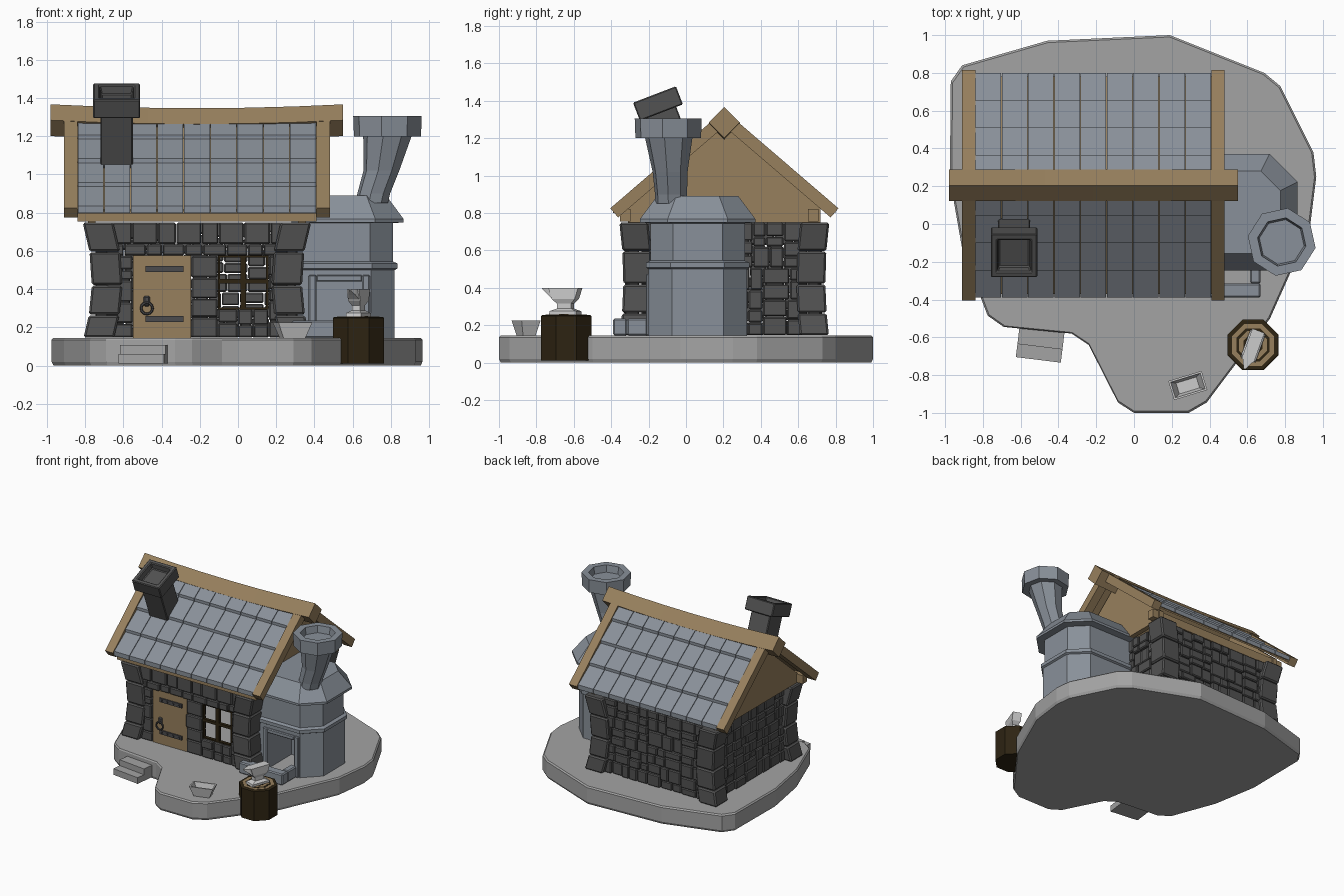
import bpy, bmesh, math, random
from mathutils import Vector

random.seed(4)
if "Cube" in bpy.data.objects:
    bpy.data.objects.remove(bpy.data.objects["Cube"], do_unlink=True)


def material(name, r, g, b):
    m = bpy.data.materials.new(name)
    m.use_nodes = True
    m.diffuse_color = (r, g, b, 1)
    m.node_tree.nodes["Principled BSDF"].inputs["Base Color"].default_value = (r, g, b, 1)
    return m


PALE = material("pale_stone", .37, .37, .37)
STONE = material("dark_stone", .085, .085, .085)
SLATE = material("blue_slate", .25, .28, .32)
WOOD = material("warm_wood", .31, .215, .11)
BARK = material("dark_wood", .026, .017, .006)
STEEL = material("light_steel", .6, .6, .6)
IRON = material("dark_iron", .07, .07, .075)

GROUND, EAVE = .145, .75      # floor level and wall top
CX, CY = -.215, .205          # middle of the house


def finish(name, bm, mat, bevel=0, loc=(0, 0, 0), rot=(0, 0, 0)):
    bmesh.ops.recalc_face_normals(bm, faces=bm.faces[:])
    mesh = bpy.data.meshes.new(name)
    bm.to_mesh(mesh)
    bm.free()
    mesh.materials.append(mat)
    obj = bpy.data.objects.new(name, mesh)
    bpy.context.collection.objects.link(obj)
    obj.location, obj.rotation_euler = loc, rot
    if bevel:
        mod = obj.modifiers.new("bevel", "BEVEL")
        mod.width, mod.segments = bevel, 1
    return obj


def add_loft(bm, rings):
    """Join rings of points in order and cap both ends."""
    loops = [[bm.verts.new(p) for p in ring] for ring in rings]
    n = len(loops[0])
    for a, b in zip(loops, loops[1:]):
        for i in range(n):
            j = (i + 1) % n
            bm.faces.new((a[i], a[j], b[j], b[i]))
    bm.faces.new(loops[0][::-1])
    bm.faces.new(loops[-1])


def loft(name, rings, mat, **kw):
    bm = bmesh.new()
    add_loft(bm, rings)
    return finish(name, bm, mat, **kw)


def rect(x0, y0, x1, y1, z):
    return [(x0, y0, z), (x1, y0, z), (x1, y1, z), (x0, y1, z)]


def centred(hx, hy, z):
    return rect(-hx, -hy, hx, hy, z)


def box(name, lo, hi, mat, **kw):
    return loft(name, [rect(lo[0], lo[1], hi[0], hi[1], z) for z in (lo[2], hi[2])], mat, **kw)


def ngon(x, y, r, z, turn=math.pi / 8, n=8):
    return [(x + r * math.cos(turn + i * math.tau / n),
             y + r * math.sin(turn + i * math.tau / n), z) for i in range(n)]


def extrude_x(profile, x0, x1):
    return [[(x, CY + t, z) for t, z in profile] for x in (x0, x1)]


# Ground slab
outline = [(-.91, .84), (-.46, .97), (.19, 1), (.69, .8), (.775, .73), (.95, .38), (.965, .25),
           (.93, -.03), (.72, -.5), (.385, -.945), (.29, -1), (0, -1), (-.085, -.945), (-.24, -.64),
           (-.33, -.58), (-.69, -.545), (-.775, -.485), (-.91, -.13), (-.975, .24), (-.97, .755)]
loft("ground_slab", [[(x * s, y * s, z) for x, y in outline]
                     for z, s in ((0, .99), (.02, 1), (GROUND - .01, 1), (GROUND, .99))], PALE)

# Entrance steps
for name, front, top in (("lower_step", -.095, .06), ("upper_step", -.025, .107)):
    box(name, (-.12, front, .01), (.12, .12, top), PALE, loc=(-.495, -.625, 0),
        rot=(0, 0, math.radians(-7)))


# Rubble walls
def split(u0, v0, u1, v1):
    w, h = u1 - u0, v1 - v0
    if w < .15 and h < .125:
        return [(u0, v0, u1, v1)]
    f = random.uniform(.38, .62)
    if w > h * 1.15:
        m = u0 + w * f
        return split(u0, v0, m, v1) + split(m, v0, u1, v1)
    m = v0 + h * f
    return split(u0, v0, u1, m) + split(u0, m, u1, v1)


def wall(name, panels, face, out, along_x):
    bm = bmesh.new()
    for panel in panels:
        for u0, v0, u1, v1 in split(*panel):
            near = face + out * random.uniform(-.008, .008)
            far = face - out * .07
            g = .002
            if along_x:
                corners = (u0 + g, min(near, far), u1 - g, max(near, far))
            else:
                corners = (min(near, far), u0 + g, max(near, far), u1 - g)
            add_loft(bm, [rect(*corners, v0 + g), rect(*corners, v1 - g)])
    finish(name, bm, STONE, bevel=.007)


DOOR_L, DOOR_R, WIN_L, WIN_R, SILL, LINTEL = -.55, -.245, -.105, .16, .295, .575
wall("front_wall", [(-.69, GROUND, DOOR_L, LINTEL), (-.69, LINTEL, .26, .635), (-.69, .635, .26, EAVE),
                    (DOOR_R, GROUND, WIN_L, LINTEL), (WIN_L, GROUND, WIN_R, SILL),
                    (WIN_R, GROUND, .26, LINTEL)], CY - .525, -1, True)
wall("back_wall", [(-.69, GROUND, .26, EAVE)], CY + .515, 1, True)
for name, side in (("left_wall", 1), ("right_wall", -1)):
    wall(name, [(-.24, GROUND, .65, EAVE)], CX + side * .525, side, False)


# Flared corner pillars of stacked blocks
def pillar_ring(sx, sy, z):
    flare = ((z - .44) / .3) ** 2
    hx, hy = .55 + .045 * flare, .54 + .02 * flare
    xs = sorted((CX + sx * hx, CX + sx * (hx - .16)))
    ys = sorted((CY + sy * hy, CY + sy * (hy - .155)))
    return rect(xs[0], ys[0], xs[1], ys[1], z)


levels = (GROUND, .265, .42, .595, EAVE)
for sx in (-1, 1):
    for sy in (-1, 1):
        bm = bmesh.new()
        for a, b in zip(levels, levels[1:]):
            add_loft(bm, [pillar_ring(sx, sy, a + .002), pillar_ring(sx, sy, b - .002)])
        finish(f"corner_pillar_{'front' if sy < 0 else 'back'}_{'left' if sx > 0 else 'right'}",
               bm, STONE, bevel=.01)

# Door with strap hinges and ring handle
box("door", (DOOR_L, -.305, GROUND), (DOOR_R, -.27, LINTEL), WOOD)
for z in (.245, .505):
    box("door_hinge", (-.485, -.315, z - .016), (-.285, -.3, z + .016), IRON)
    for i in range(4):
        x = -.465 + i * .053
        box("hinge_stud", (x - .006, -.322, z - .006), (x + .006, -.31, z + .006), IRON)
box("handle_plate", (-.495, -.32, .31), (-.46, -.3, .365), IRON, bevel=.008)
bpy.ops.mesh.primitive_torus_add(major_segments=12, minor_segments=6, major_radius=.03,
                                 minor_radius=.007, location=(-.477, -.325, .3),
                                 rotation=(math.pi / 2, 0, 0))
bpy.context.object.name = "handle_ring"
bpy.context.object.data.materials.append(IRON)

# Window frame and bars
mid = (WIN_L + WIN_R) / 2
for name, x0, z0, x1, z1 in (("window_post", mid - .014, SILL, mid + .014, LINTEL),
                             ("window_bar", WIN_L, .43, WIN_R, .452),
                             ("window_left_edge", WIN_L, SILL, WIN_L + .01, LINTEL),
                             ("window_right_edge", WIN_R - .014, SILL, WIN_R, LINTEL),
                             ("window_sill", WIN_L, SILL, WIN_R, SILL + .01),
                             ("window_head", WIN_L, LINTEL - .01, WIN_R, LINTEL)):
    box(name, (x0, -.305, z0), (x1, -.28, z1), BARK)


# Roof: t is the distance from the ridge line
def slope(t, drop=0):
    return 1.349 - .859 * t - drop


COLS, ROWS, HALF, STEP = 9, 4, .625, .145
for side, word in ((-1, "front"), (1, "back")):
    bm = bmesh.new()
    for row in range(ROWS):
        low = .595 - row * STEP
        high = low - STEP - .012
        shape = [(low, slope(low, .004)), (low, slope(low, .04)),
                 (high, slope(high, .045)), (high, slope(high, .028))]
        for col in range(COLS):
            x = CX - HALF + col * 2 * HALF / COLS
            add_loft(bm, extrude_x([(side * t, z) for t, z in shape],
                                   x + .002, x + 2 * HALF / COLS - .002))
    finish(f"{word}_roof_tiles", bm, SLATE)
    deck = [(0, slope(0, .046)), (.575, slope(.575, .046)), (.575, slope(.575, .06)), (0, slope(0, .06))]
    loft(f"{word}_roof_deck", extrude_x([(side * t, z) for t, z in deck], CX - HALF, CX + HALF), WOOD)
    rafter = [(0, slope(0)), (.61, slope(.61)), (.568, slope(.61, .049)), (0, slope(0, .086))]
    for end in (-1, 1):
        loft(f"{word}_rafter", extrude_x([(side * t, z) for t, z in rafter],
                                         CX + end * HALF, CX + end * (HALF + .07)), WOOD)
    t = .53 if side < 0 else .475
    box(f"{word}_eave_beam", (CX - HALF, CY + side * t - .028, EAVE + .004),
        (CX + HALF, CY + side * t + .028, .822), WOOD)

for end in (-1, 1):
    loft("gable_panel", extrude_x([(0, 1.265), (.515, .822), (.515, EAVE), (-.515, EAVE), (-.515, .822)],
                                  CX + end * .53, CX + end * .57), WOOD)

# Sagging ridge beam
rings = []
for i in range(7):
    f = i / 3 - 1
    z = 1.264 + .02 * f * f
    rings.append([(CX + .765 * f, CY + dy, z + dz) for dy, dz in ((-.083, 0), (0, -.083), (.083, 0), (0, .083))])
loft("ridge_beam", rings, WOOD)

# Small leaning chimney, built upright and tilted
lean = dict(loc=(-.635, -.15, 1.385), rot=(math.radians(21), 0, 0))
loft("small_chimney_shaft", [centred(.085, .085, -.45), centred(.085, .085, -.04)], STONE, bevel=.006, **lean)
loft("small_chimney_cap", [centred(.123, .123, -.052), centred(.123, .123, .052), centred(.09, .09, .052),
                           centred(.08, .08, .005)], STONE, bevel=.006, **lean)


# Forge body and hood
def footprint(e, z):
    c = .125
    return [(.28, -.2 - e, z), (.82 - c + e / 2, -.2 - e, z), (.82 + e, -.2 + c - e / 2, z),
            (.82 + e, .325 - c + e / 2, z), (.82 - c + e / 2, .325 + e, z), (.28, .325 + e, z)]


forge = loft("forge_body", [footprint(e, z) for e, z in (
    (0, GROUND), (0, .5), (.014, .508), (.014, .535), (-.01, .545), (-.01, .745),
    (.046, .75), (.046, .768), (-.045, .89))], SLATE)
cutter = box("forge_opening_cutter", (.41, -.4, .1), (.65, .1, .44), SLATE)
cutter.hide_render = True
cutter.hide_viewport = True
cut = forge.modifiers.new("opening", "BOOLEAN")
cut.operation, cut.object, cut.solver = "DIFFERENCE", cutter, "EXACT"
for name, x0, z0, x1, z1 in (("forge_left_jamb", .65, GROUND, .69, .475),
                             ("forge_right_jamb", .37, GROUND, .41, .475),
                             ("forge_lintel", .41, .44, .65, .475)):
    box(name, (x0, -.215, z0), (x1, -.19, z1), SLATE, bevel=.006)

# Low hearth kerb
box("hearth_front_kerb", (.28, -.39, GROUND), (.67, -.315, .235), SLATE, bevel=.008)
box("hearth_side_kerb", (.615, -.315, GROUND), (.67, -.2, .235), SLATE, bevel=.008)

# Bent forge chimney with open rim
turn = math.radians(35)
loft("forge_chimney", [ngon(x, y, r, z, turn) for x, y, r, z in (
    (.7, -.08, .085, .85), (.71, -.08, .087, .9), (.75, -.085, .095, 1.02), (.785, -.093, .132, 1.22))], SLATE)
loft("forge_chimney_rim", [ngon(.782, -.095, r, z, turn) for r, z in (
    (.178, 1.2), (.182, 1.305), (.13, 1.305), (.12, 1.25))], SLATE)

# Stump with growth rings
loft("stump", [ngon(.63, -.64, r, z) for r, z in ((.145, .01), (.145, .25), (.138, .254))], BARK)
for i, (r, mat) in enumerate(((.12, WOOD), (.095, BARK), (.08, WOOD), (.055, BARK), (.04, WOOD))):
    loft("stump_ring", [ngon(.63, -.64, r, z) for z in (.252, .256 + i * .001)], mat)

# Anvil
pose = dict(loc=(.63, -.645, .255), rot=(0, 0, math.radians(-20)))
loft("anvil_body", [centred(*s) for s in (
    (.042, .078, 0), (.042, .075, .02), (.022, .04, .034), (.022, .04, .06),
    (.034, .065, .085), (.034, .085, .145))], STEEL, **pose)
loft("anvil_horn", [[(-w, y, b), (w, y, b), (w, y, .145), (-w, y, .145)]
                    for w, y, b in ((.03, -.07, .09), (.02, -.1, .115), (.005, -.13, .138))], STEEL, **pose)

# Water trough
loft("water_trough", [centred(*s) for s in (
    (.06, .035, 0), (.092, .053, .08), (.082, .043, .08), (.056, .03, .012))], STEEL,
    loc=(.285, -.855, GROUND), rot=(0, 0, math.radians(17)))
